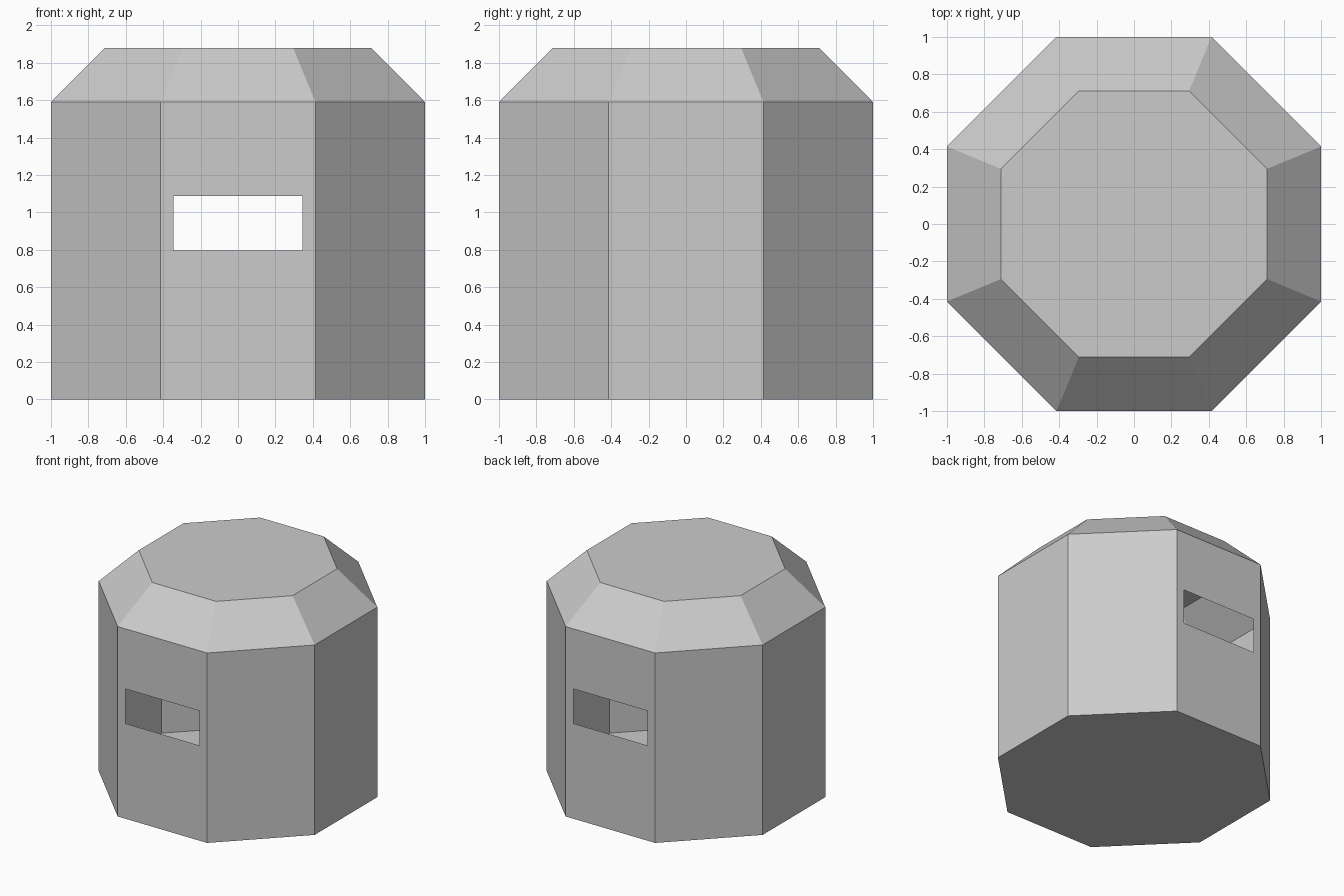
import bpy, bmesh, math

if "Cube" in bpy.data.objects:
    bpy.data.objects.remove(bpy.data.objects["Cube"])

WALL_TOP, ROOF_TOP = 1.59, 1.88
ROOF_SCALE = 0.712
SLIT_HALF, SLIT_LOW, SLIT_HIGH = 0.344, 0.797, 1.087

concrete = bpy.data.materials.new("concrete_grey")
concrete.diffuse_color = (0.6, 0.6, 0.6, 1)
concrete.use_nodes = True
concrete.node_tree.nodes["Principled BSDF"].inputs["Base Color"].default_value = concrete.diffuse_color


def ring(bm, apothem, z):
    """Octagon of vertices with flat sides facing the axes."""
    r = apothem / math.cos(math.pi / 8)
    angles = [math.pi / 8 + i * math.pi / 4 for i in range(8)]
    return [bm.verts.new((r * math.cos(a), r * math.sin(a), z)) for a in angles]


def bridge(bm, low, high):
    return [bm.faces.new((low[i], low[(i + 1) % 8], high[(i + 1) % 8], high[i]))
            for i in range(8)]


bm = bmesh.new()

# Hollow thin shell: floor, eight walls, sloped roof, flat top
base = ring(bm, 1, 0)
eave = ring(bm, 1, WALL_TOP)
top = ring(bm, ROOF_SCALE, ROOF_TOP)
bm.faces.new(base[::-1])
walls = bridge(bm, base, eave)
bridge(bm, eave, top)
bm.faces.new(top)
bm.normal_update()

# Viewing slits through the front and back walls
slits = [w for w in walls if abs(w.normal.y) > 0.99]
bmesh.ops.inset_individual(bm, faces=slits, thickness=0.1)
for face in slits:
    for v in face.verts:
        v.co.x = math.copysign(SLIT_HALF, v.co.x)
        v.co.z = SLIT_HIGH if v.co.z > WALL_TOP / 2 else SLIT_LOW
bmesh.ops.delete(bm, geom=slits, context='FACES_ONLY')

mesh = bpy.data.meshes.new("bunker_shell")
bm.to_mesh(mesh)
bm.free()
mesh.materials.append(concrete)
shell = bpy.data.objects.new("bunker_shell", mesh)
bpy.context.collection.objects.link(shell)
